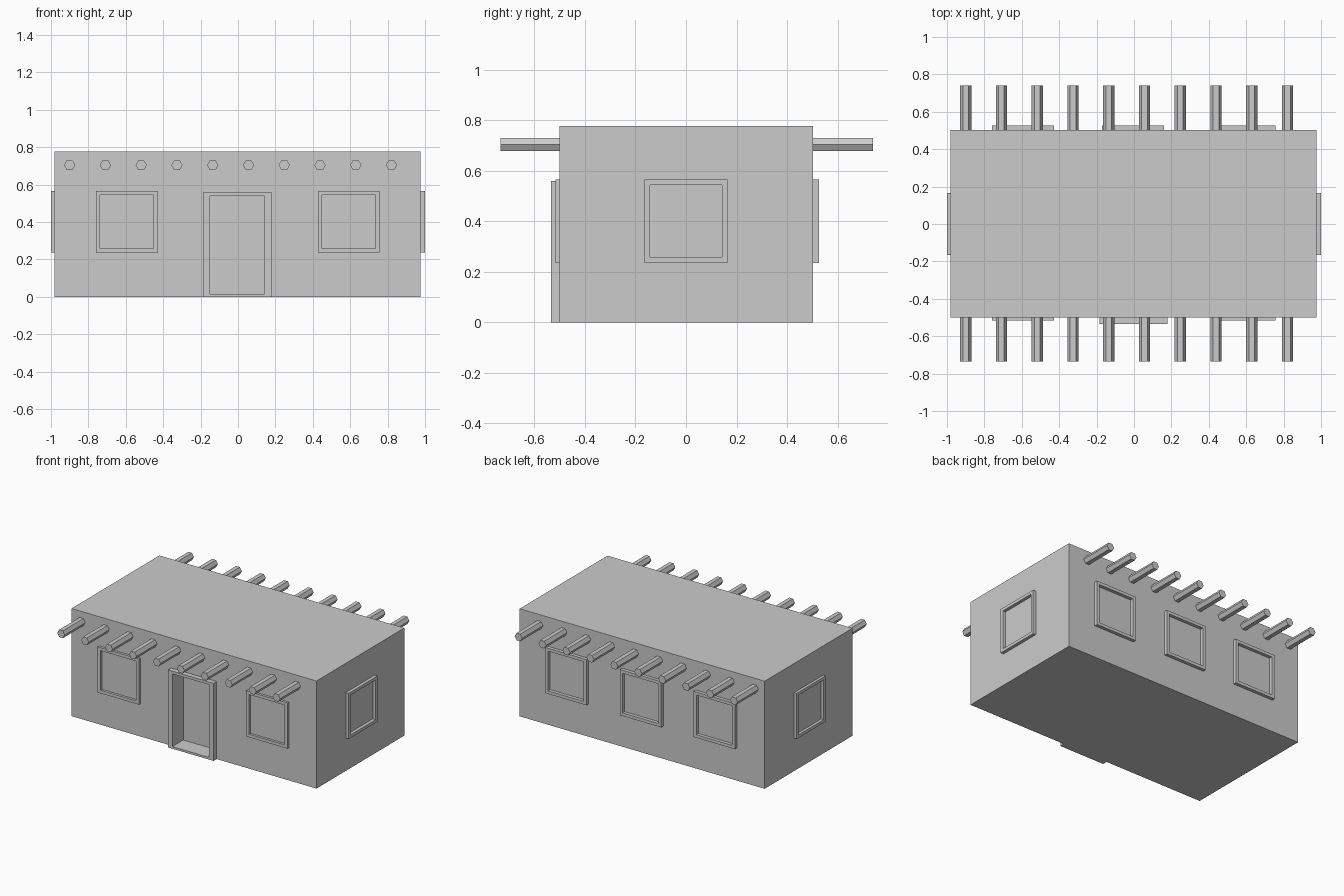
import bpy, bmesh
from math import pi, radians
from mathutils import Matrix, Vector

if "Cube" in bpy.data.objects:
    bpy.data.objects.remove(bpy.data.objects["Cube"])


def finish(name, bm, matrix=None):
    bmesh.ops.recalc_face_normals(bm, faces=bm.faces)
    if matrix:
        bm.transform(matrix)
    mesh = bpy.data.meshes.new(name)
    bm.to_mesh(mesh)
    bm.free()
    obj = bpy.data.objects.new(name, mesh)
    bpy.context.collection.objects.link(obj)
    return obj


def box(name, lo, hi):
    lo, hi = Vector(lo), Vector(hi)
    bm = bmesh.new()
    bmesh.ops.create_cube(bm, size=1)
    bmesh.ops.scale(bm, vec=hi - lo, verts=bm.verts)
    bmesh.ops.translate(bm, vec=(lo + hi) / 2, verts=bm.verts)
    return finish(name, bm)


def frame(name, outer, inner, y0, y1, angle=0):
    """Rectangular ring in the xz plane, y0 (outside) to y1, turned about z."""
    bm = bmesh.new()
    loops = []
    for (xa, za, xb, zb), y in ((outer, y0), (inner, y0), (inner, y1), (outer, y1)):
        loops.append([bm.verts.new((x, y, z))
                      for x, z in ((xa, za), (xb, za), (xb, zb), (xa, zb))])
    for k in range(4):
        a, b = loops[k], loops[(k + 1) % 4]
        for i in range(4):
            j = (i + 1) % 4
            bm.faces.new((a[i], a[j], b[j], b[i]))
    return finish(name, bm, Matrix.Rotation(radians(angle), 4, 'Z'))


# House block with a recessed doorway
body = box("house_walls", (-0.98, -0.5, 0), (0.977, 0.502, 0.777))
cutter = box("doorway_cutter", (-0.15, -0.6, 0.015), (0.143, -0.41, 0.54))
cutter.hide_render = True
mod = body.modifiers.new("doorway", 'BOOLEAN')
mod.operation = 'DIFFERENCE'
mod.solver = 'EXACT'
mod.object = cutter
bpy.context.view_layer.objects.active = body
bpy.ops.object.modifier_apply(modifier=mod.name)
bpy.data.objects.remove(cutter)

# Door surround
frame("door_frame", (-0.185, 0, 0.18, 0.56), (-0.15, 0.015, 0.143, 0.54), -0.535, -0.48)

# Window frames: centre along wall, outer face distance, wall distance, turn
windows = [("front", -0.594, 0.517, 0.5, 0), ("front", 0.592, 0.517, 0.5, 0),
           ("back", -0.594, 0.526, 0.502, 180), ("back", -0.005, 0.526, 0.502, 180),
           ("back", 0.592, 0.526, 0.502, 180),
           ("right", 0, 1.0, 0.977, 90), ("left", 0, 1.0, 0.98, -90)]
for side, c, out, wall, turn in windows:
    if turn == 180:
        c = -c
    r, t, zc = 0.165, 0.022, 0.401
    frame(side + "_window_frame",
          (c - r, zc - r, c + r, zc + r),
          (c - r + t, zc - r + t, c + r - t, zc + r - t),
          -out, -wall + 0.01, turn)

# Hexagonal roof beams running through both long walls
for i in range(10):
    bm = bmesh.new()
    bmesh.ops.create_cone(bm, cap_ends=True, segments=6, radius1=0.03,
                          radius2=0.03, depth=1.474)
    # corner of the hexagon points along x
    if abs(max(v.co.x for v in bm.verts) - 0.03) > 1e-4:
        bm.transform(Matrix.Rotation(pi / 6, 4, 'Z'))
    bm.transform(Matrix.Rotation(pi / 2, 4, 'X'))
    finish("roof_beam", bm,
           Matrix.Translation((-0.9 + i * 0.1912, 0.003, 0.704)))
